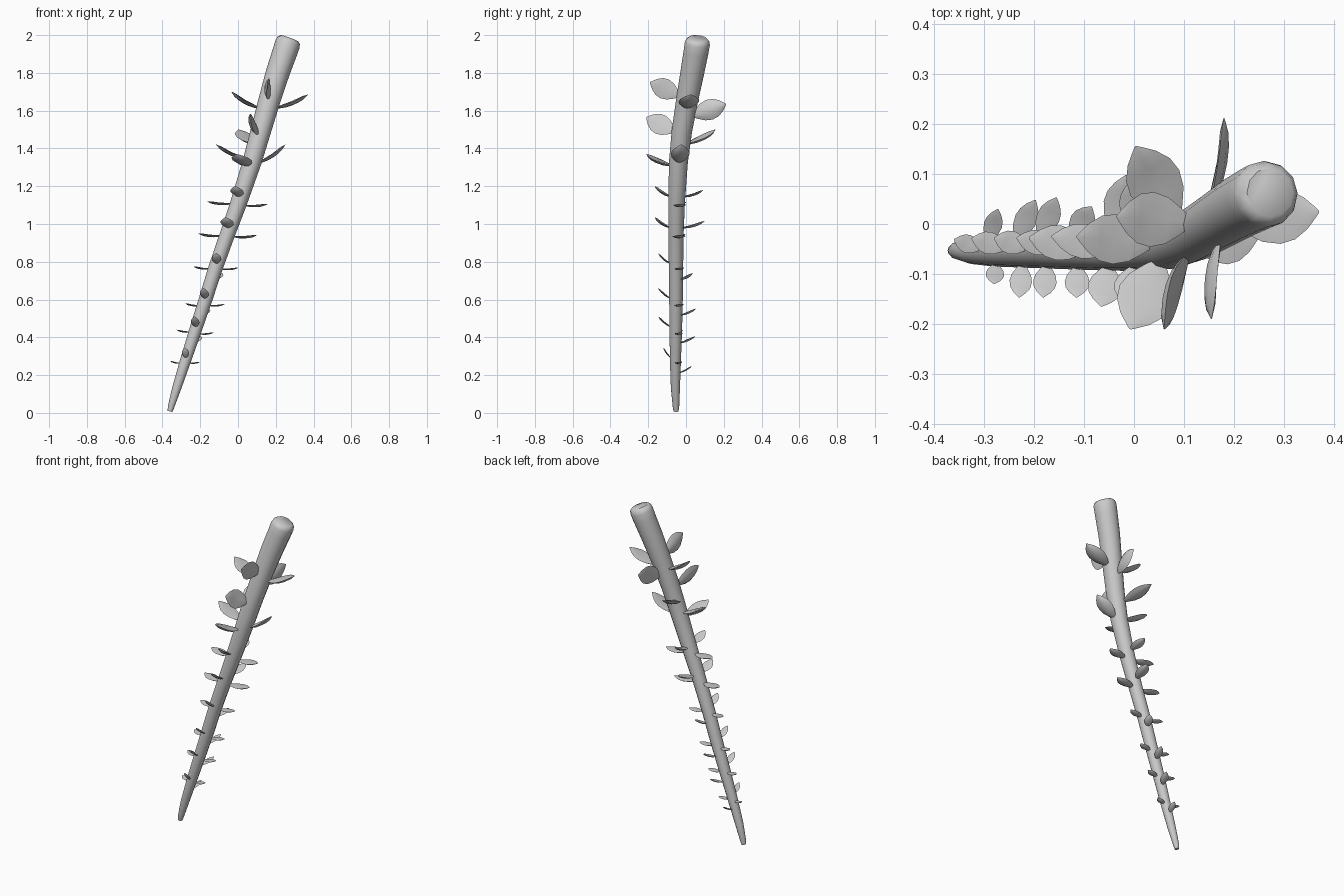
import bpy, bmesh
from math import cos, sin, pi
from mathutils import Vector

if "Cube" in bpy.data.objects:
    bpy.data.objects.remove(bpy.data.objects["Cube"])

# stem stations: x, y, z, radius
STEM = [(-.36, -.053, .008, .013), (-.355, -.053, .03, .017), (-.325, -.056, .13, .024),
        (-.28, -.056, .27, .029), (-.228, -.054, .43, .033), (-.172, -.053, .6, .036),
        (-.118, -.053, .77, .038), (-.058, -.053, .94, .04), (.003, -.05, 1.11, .044),
        (.075, -.04, 1.33, .05), (.12, -.022, 1.49, .054), (.165, .005, 1.65, .058),
        (.21, .033, 1.8, .063), (.248, .053, 1.91, .066), (.263, .06, 1.955, .067),
        (.268, .062, 1.972, .062), (.272, .063, 1.983, .049)]


def make_object(name, rings):
    """Loft closed rings of points into a smooth capped mesh."""
    bm = bmesh.new()
    loops = [[bm.verts.new(p) for p in r] for r in rings]
    n = len(loops[0])
    for a, b in zip(loops, loops[1:]):
        for i in range(n):
            j = (i + 1) % n
            bm.faces.new((a[i], a[j], b[j], b[i]))
    bm.faces.new(loops[0][::-1])
    bm.faces.new(loops[-1])
    bmesh.ops.recalc_face_normals(bm, faces=bm.faces)
    me = bpy.data.meshes.new(name)
    bm.to_mesh(me)
    bm.free()
    ob = bpy.data.objects.new(name, me)
    bpy.context.collection.objects.link(ob)
    bpy.ops.object.select_all(action='DESELECT')
    ob.select_set(True)
    bpy.context.view_layer.objects.active = ob
    bpy.ops.object.shade_smooth_by_angle(angle=0.8)
    return ob


def stem_at(z):
    for a, b in zip(STEM, STEM[1:]):
        if a[2] <= z <= b[2]:
            t = (z - a[2]) / (b[2] - a[2])
            return Vector(a[:3]).lerp(Vector(b[:3]), t), a[3] + (b[3] - a[3]) * t


# tapering stem, rings square to its axis
rings = []
for i, (x, y, z, r) in enumerate(STEM):
    p, q = STEM[max(i - 1, 0)], STEM[min(i + 1, len(STEM) - 1)]
    axis = (Vector(q[:3]) - Vector(p[:3])).normalized()
    u = Vector((0, 1, 0)).cross(axis).normalized()
    v = axis.cross(u)
    rings.append([Vector((x, y, z)) + r * (u * cos(k * pi / 6) + v * sin(k * pi / 6))
                  for k in range(12)])
make_object("stem", rings)


def leaf(name, base_z, tip, width, across=None):
    """Cupped pointed leaf from the stem surface at base_z out to its tip."""
    c, r = stem_at(base_z)
    tip = Vector(tip)
    flat = Vector((tip.x - c.x, tip.y - c.y, 0)).normalized()
    base = c + flat * r * .8
    d = tip - base
    f = d.normalized()
    side = Vector(across) if across else f.cross(Vector((0, 0, 1)))
    side = (side - f * side.dot(f)).normalized()
    up = side.cross(f)
    th = width * .09
    shape = [(0, .22), (.12, .5), (.3, .85), (.5, 1), (.68, .9), (.84, .58), (.95, .22), (1, .04)]
    rows = []
    for t, w in shape:
        h = w * width / 2
        mid = base + d * t - up * width * .1 * sin(pi * t)
        k = th * min(1, w * 1.5)
        rows.append([mid + side * h * s + up * (n * k + abs(s) ** 2 * h * .15)
                     for s, n in ((-1, 0), (-.55, .8), (0, 1), (.55, .8),
                                  (1, 0), (.55, -.8), (0, -1), (-.55, -.8))])
    make_object(name, rows)


# upper large leaves
leaf("upper_leaf_left", 1.615, (-.035, .015, 1.70), .11)
leaf("upper_leaf_right", 1.615, (.37, .025, 1.685), .11)
leaf("upper_leaf_front", 1.68, (.155, -.19, 1.75), .11, (.1, 0, 1))
leaf("upper_leaf_back", 1.575, (.18, .212, 1.635), .11, (0, 0, 1))
leaf("middle_leaf_front", 1.49, (.06, -.21, 1.565), .11, (-.25, 0, 1))
leaf("middle_leaf_back", 1.425, (.003, .155, 1.50), .11)
leaf("middle_leaf_left", 1.345, (-.115, -.025, 1.42), .1)
leaf("middle_leaf_right", 1.325, (.25, -.025, 1.42), .1)
leaf("middle_leaf_lower", 1.31, (-.008, -.21, 1.37), .11)

# lower whorls: width, (left x, z), (right x, z), (front x, y, z), (back x, y, z)
WHORLS = [
    (.07, (-.165, 1.12), (.155, 1.105), (-.015, -.165, 1.2), (.0, .092, 1.18)),
    (.07, (-.21, .95), (.1, .94), (-.065, -.165, 1.035), (-.015, .098, 1.015)),
    (.05, (-.235, .775), (0, .768), (-.115, -.147, .845), (-.085, .035, .74)),
    (.047, (-.28, .58), (-.072, .575), (-.182, -.147, .66), (-.155, .053, .552)),
    (.045, (-.325, .44), (-.13, .425), (-.23, -.147, .51), (-.197, .048, .405)),
    (.037, (-.36, .275), (-.2, .27), (-.28, -.12, .345), (-.272, .03, .247))]
for i, (w, l, r, f, b) in enumerate(WHORLS):
    y = stem_at(l[1])[0].y + .025
    leaf(f"small_leaf_left_{i}", l[1] - .012, (l[0], y, l[1]), w)
    leaf(f"small_leaf_right_{i}", r[1] - .006, (r[0], y, r[1]), w)
    leaf(f"small_leaf_front_{i}", f[2] - .055, f, w)
    leaf(f"small_leaf_back_{i}", b[2] - .035, b, w)
